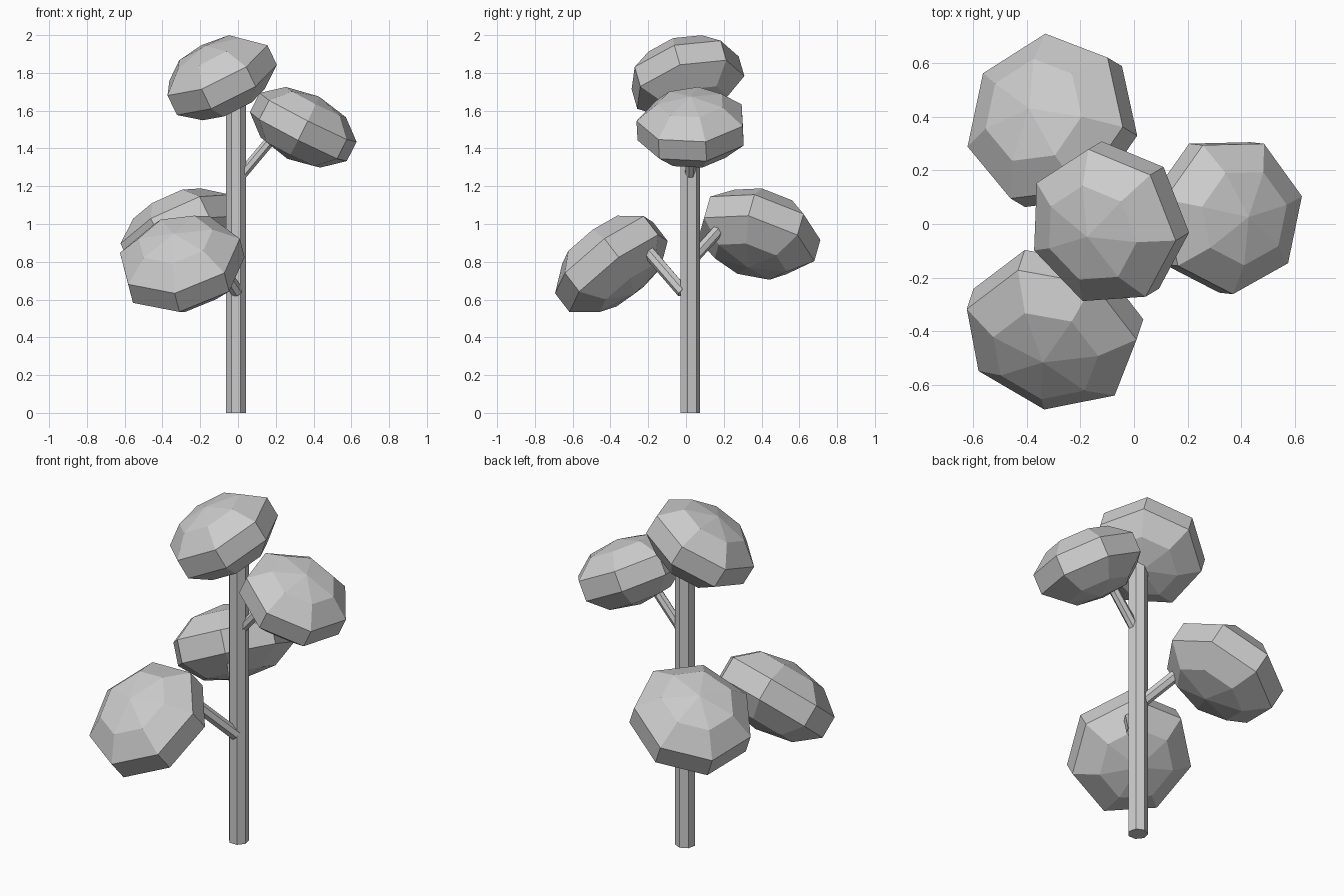
import bpy, bmesh, math
from mathutils import Vector, Matrix

SIDES = 7      # every part is seven-sided
RINGS = 5      # latitude steps on a foliage clump

if "Cube" in bpy.data.objects:
    bpy.data.objects.remove(bpy.data.objects["Cube"], do_unlink=True)

grey = bpy.data.materials.new("plain_grey")
grey.use_nodes = True
grey.diffuse_color = (0.6, 0.6, 0.6, 1)
grey.node_tree.nodes["Principled BSDF"].inputs["Base Color"].default_value = (0.6, 0.6, 0.6, 1)


def add_object(name, bm):
    bmesh.ops.recalc_face_normals(bm, faces=bm.faces[:])
    mesh = bpy.data.meshes.new(name)
    bm.to_mesh(mesh)
    bm.free()
    mesh.materials.append(grey)
    obj = bpy.data.objects.new(name, mesh)
    bpy.context.collection.objects.link(obj)
    return obj


def frame(axis, toward):
    """Rotation whose z follows axis and whose x leans toward a direction."""
    z = Vector(axis).normalized()
    x = Vector(toward)
    x = (x - z * x.dot(z)).normalized()
    return Matrix((x, z.cross(x), z)).transposed().to_4x4()


def ring(bm, radius, z):
    step = math.tau / SIDES
    return [bm.verts.new((radius * math.cos(i * step), radius * math.sin(i * step), z))
            for i in range(SIDES)]


def join_rings(bm, a, b):
    for i in range(SIDES):
        j = (i + 1) % SIDES
        bm.faces.new((a[i], a[j], b[j], b[i]))


def clump(name, centre, axis, corner, radius, height):
    """Flattened low-poly ball, tilted so one corner points a given way."""
    bm = bmesh.new()
    angles = [math.pi * k / RINGS for k in range(1, RINGS)]
    rings = [ring(bm, radius * math.sin(a), height * math.cos(a)) for a in angles]
    for a, b in zip(rings, rings[1:]):
        join_rings(bm, a, b)
    for loop, z in ((rings[0], height), (rings[-1], -height)):
        pole = bm.verts.new((0, 0, z))
        for i in range(SIDES):
            bm.faces.new((loop[i], loop[(i + 1) % SIDES], pole))
    bm.transform(Matrix.Translation(centre) @ frame(axis, corner))
    return add_object(name, bm)


def stick(name, start, end, radius, toward):
    """Straight seven-sided rod with closed ends."""
    start, end = Vector(start), Vector(end)
    bm = bmesh.new()
    low = ring(bm, radius, 0)
    high = ring(bm, radius, (end - start).length)
    join_rings(bm, low, high)
    bm.faces.new(low)
    bm.faces.new(high)
    bm.transform(Matrix.Translation(start) @ frame(end - start, toward))
    return add_object(name, bm)


# Trunk and branches
stick("trunk", (-0.01, 0.02, 0), (-0.01, 0.02, 1.7), 0.055, (0, 1, 0))
stick("left_branch", (0.01, 0.02, 1.25), (0.22, 0.03, 1.5), 0.028, (0, 1, 0))
stick("back_branch", (-0.01, 0.01, 0.79), (-0.18, 0.2, 1.0), 0.033, (0, 0, 1))
stick("front_branch", (-0.005, -0.015, 0.64), (-0.17, -0.24, 0.9), 0.034, (0, 0, 1))

# Foliage clumps
clump("top_foliage", (-0.095, 0, 1.775), (-0.42, -0.25, 0.87),
      (0.27, -0.05, 0.13), 0.32, 0.192)
clump("left_foliage", (0.345, 0.035, 1.51), (0.45, -0.05, 0.89),
      (0.25, 0.07, -0.125), 0.31, 0.185)
clump("back_foliage", (-0.305, 0.38, 0.95), (-0.42, 0.25, 0.87),
      (0.01, 0.31, -0.11), 0.345, 0.207)
clump("front_foliage", (-0.3, -0.395, 0.79), (-0.2, -0.6, 0.78),
      (-0.025, -0.27, -0.2), 0.35, 0.205)
